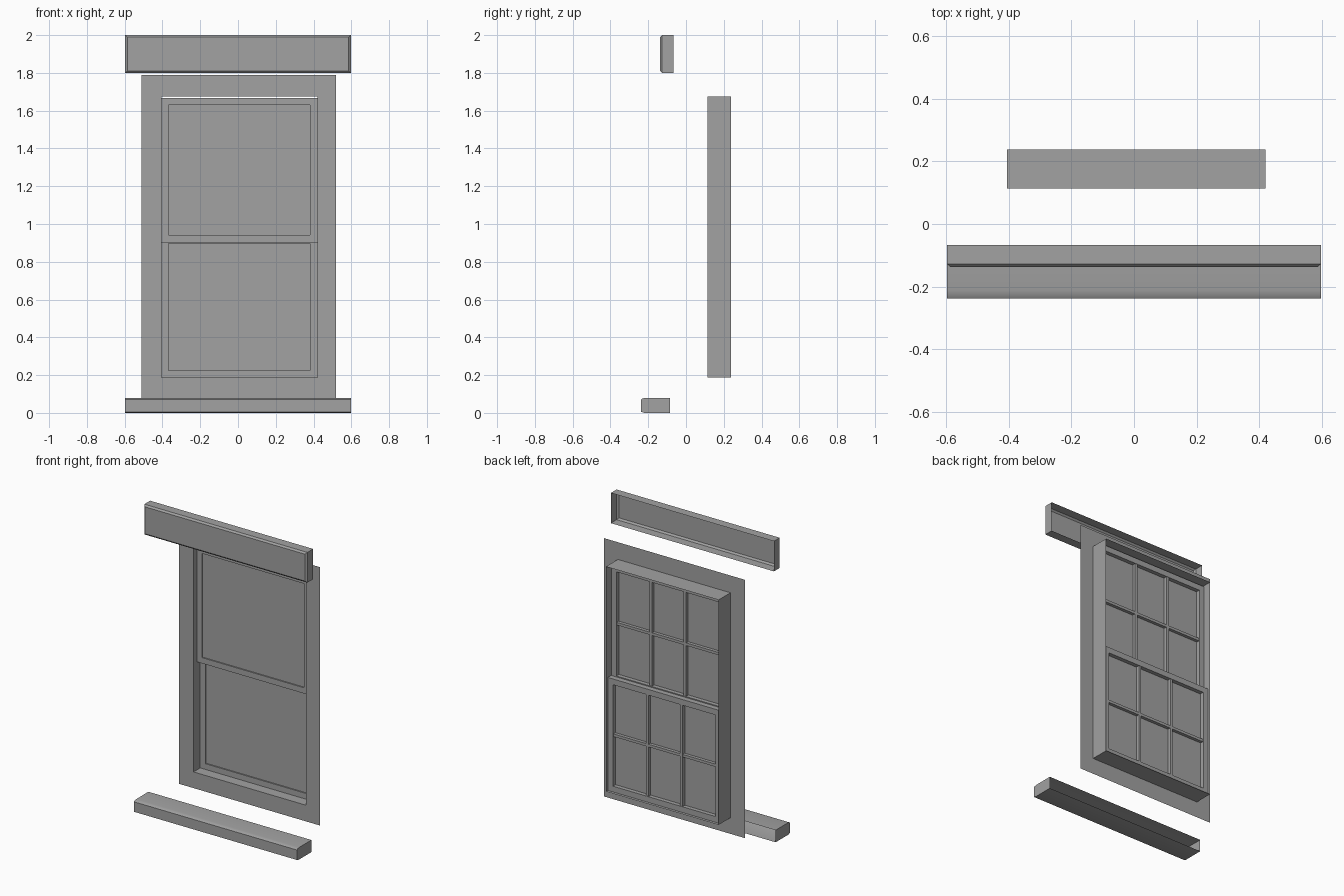
import bpy, bmesh, math

cube = bpy.data.objects.get("Cube")
if cube:
    bpy.data.objects.remove(cube, do_unlink=True)

grey = bpy.data.materials.new("plain_grey")
grey.use_nodes = True
colour = (0.36, 0.36, 0.36, 1)
grey.diffuse_color = colour
grey.node_tree.nodes["Principled BSDF"].inputs["Base Color"].default_value = colour


def finish(name, bm, fix_normals=True):
    if fix_normals:
        bmesh.ops.recalc_face_normals(bm, faces=bm.faces)
    mesh = bpy.data.meshes.new(name)
    bm.to_mesh(mesh)
    bm.free()
    mesh.materials.append(grey)
    obj = bpy.data.objects.new(name, mesh)
    bpy.context.collection.objects.link(obj)
    return obj


def inset(rect, d):
    x0, x1, z0, z1 = rect
    return (x0 + d, x1 - d, z0 + d, z1 - d)


def skin(name, loops, cap=False, closed=False):
    """Join a series of (rectangle, y) loops with quads."""
    bm = bmesh.new()
    rings = []
    for (x0, x1, z0, z1), y in loops:
        corners = ((x0, z0), (x1, z0), (x1, z1), (x0, z1))
        rings.append([bm.verts.new((x, y, z)) for x, z in corners])
    pairs = list(zip(rings, rings[1:]))
    if closed:
        pairs.append((rings[-1], rings[0]))
    for a, b in pairs:
        for i in range(4):
            j = (i + 1) % 4
            bm.faces.new((a[i], a[j], b[j], b[i]))
    if cap:
        bm.faces.new(rings[-1])
    return finish(name, bm)


def box(name, rect, y0, y1):
    bm = bmesh.new()
    bmesh.ops.create_cube(bm, size=1)
    x0, x1, z0, z1 = rect
    for v in bm.verts:
        v.co = (x1 if v.co.x > 0 else x0, y1 if v.co.y > 0 else y0, z1 if v.co.z > 0 else z0)
    return finish(name, bm)


# Header board: open-backed shell with a chamfered front
header = (-0.597, 0.597, 1.8, 2.0)
skin("header_board", [(header, -0.067), (header, -0.127), (inset(header, 0.011), -0.137)], cap=True)

# Sill: open-backed profile with a softened nose, closed at both ends
profile = [(-0.085, 0.0), (-0.22, 0.0), (-0.237, 0.006), (-0.237, 0.072),
           (-0.228, 0.077), (-0.212, 0.08), (-0.085, 0.08)]
bm = bmesh.new()
ends = [[bm.verts.new((x, y, z)) for y, z in profile] for x in (-0.597, 0.597)]
for i in range(len(profile) - 1):
    bm.faces.new((ends[0][i], ends[0][i + 1], ends[1][i + 1], ends[1][i]))
for end in ends:
    bm.faces.new(end)
sill = finish("sill", bm)
bpy.context.view_layer.objects.active = sill
sill.select_set(True)
bpy.ops.object.shade_smooth_by_angle(angle=math.radians(40))
sill.select_set(False)

# Flat casing and the jamb lining behind it
opening = (-0.405, 0.42, 0.187, 1.676)
skin("casing", [((-0.51, 0.52, 0.08, 1.79), 0.113), (opening, 0.113)])
skin("jamb_lining", [(opening, 0.113), (opening, 0.237)])


# Sashes: frame, pane and rear glazing bars
def sash(name, z0, z1, front):
    outer = (-0.405, 0.42, z0, z1)
    inner = inset(outer, 0.038)
    back = front + 0.035
    skin(name + "_sash", [(outer, front), (inner, front), (inner, back), (outer, back)], closed=True)
    pane_y = front + 0.008
    skin(name + "_pane", [(inner, pane_y)], cap=True)
    x0, x1, b0, b1 = inner
    half = 0.009
    bar_front, bar_back = pane_y + 0.002, back - 0.003
    for k in (1, 2):
        x = x0 + (x1 - x0) * k / 3
        box(f"{name}_upright_bar_{k}", (x - half, x + half, b0, b1), bar_front, bar_back)
    mid = (b0 + b1) / 2
    box(name + "_cross_bar", (x0, x1, mid - half, mid + half), bar_front, bar_back - 0.001)


sash("upper", 0.903, 1.668, 0.147)
sash("lower", 0.187, 0.935, 0.183)
